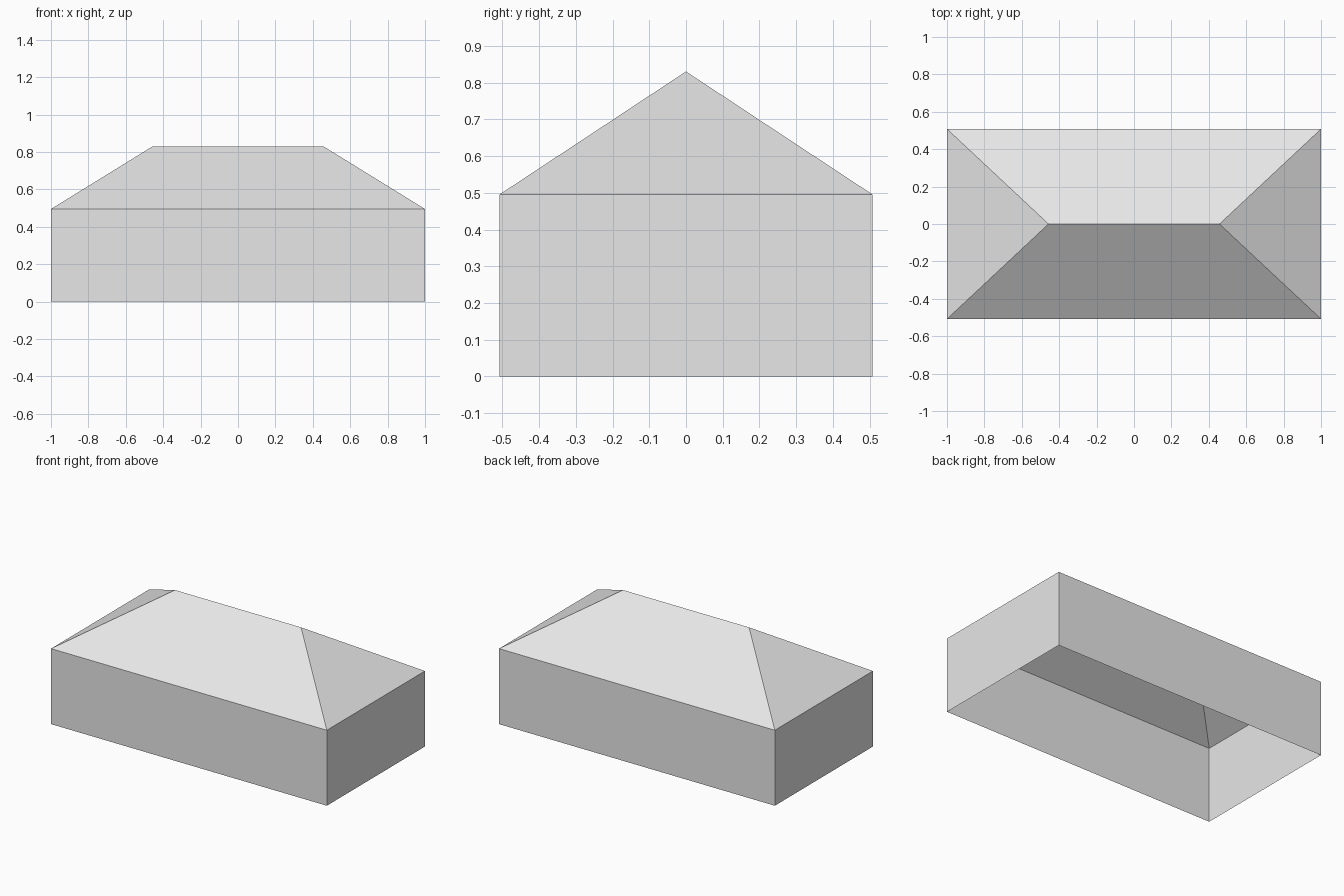
import bpy
import bmesh

if "Cube" in bpy.data.objects:
    bpy.data.objects.remove(bpy.data.objects["Cube"], do_unlink=True)

HALF_X, HALF_Y = 1.0, 0.508
EAVE, RIDGE, RIDGE_X = 0.495, 0.83, 0.457

# Single plain grey
grey = bpy.data.materials.new("plain_grey")
grey.use_nodes = True
colour = (0.8, 0.8, 0.8, 1)
grey.diffuse_color = colour
grey.node_tree.nodes["Principled BSDF"].inputs["Base Color"].default_value = colour


def rectangle(bm, z):
    corners = ((-1, -1), (1, -1), (1, 1), (-1, 1))
    return [bm.verts.new((sx * HALF_X, sy * HALF_Y, z)) for sx, sy in corners]


def finish(bm, name):
    mesh = bpy.data.meshes.new(name)
    bm.to_mesh(mesh)
    bm.free()
    mesh.materials.append(grey)
    obj = bpy.data.objects.new(name, mesh)
    bpy.context.collection.objects.link(obj)
    return obj


# Four thin walls, open below
bm = bmesh.new()
low, high = rectangle(bm, 0), rectangle(bm, EAVE)
for i in range(4):
    j = (i + 1) % 4
    bm.faces.new((low[i], low[j], high[j], high[i]))
finish(bm, "walls")

# Hipped roof: two long slopes and two triangular ends, hollow underneath
bm = bmesh.new()
a, b, c, d = rectangle(bm, EAVE)
left = bm.verts.new((RIDGE_X, 0, RIDGE))
right = bm.verts.new((-RIDGE_X, 0, RIDGE))
for face in ((a, b, left, right), (b, c, left), (c, d, right, left), (d, a, right)):
    bm.faces.new(face)
finish(bm, "hipped_roof")
